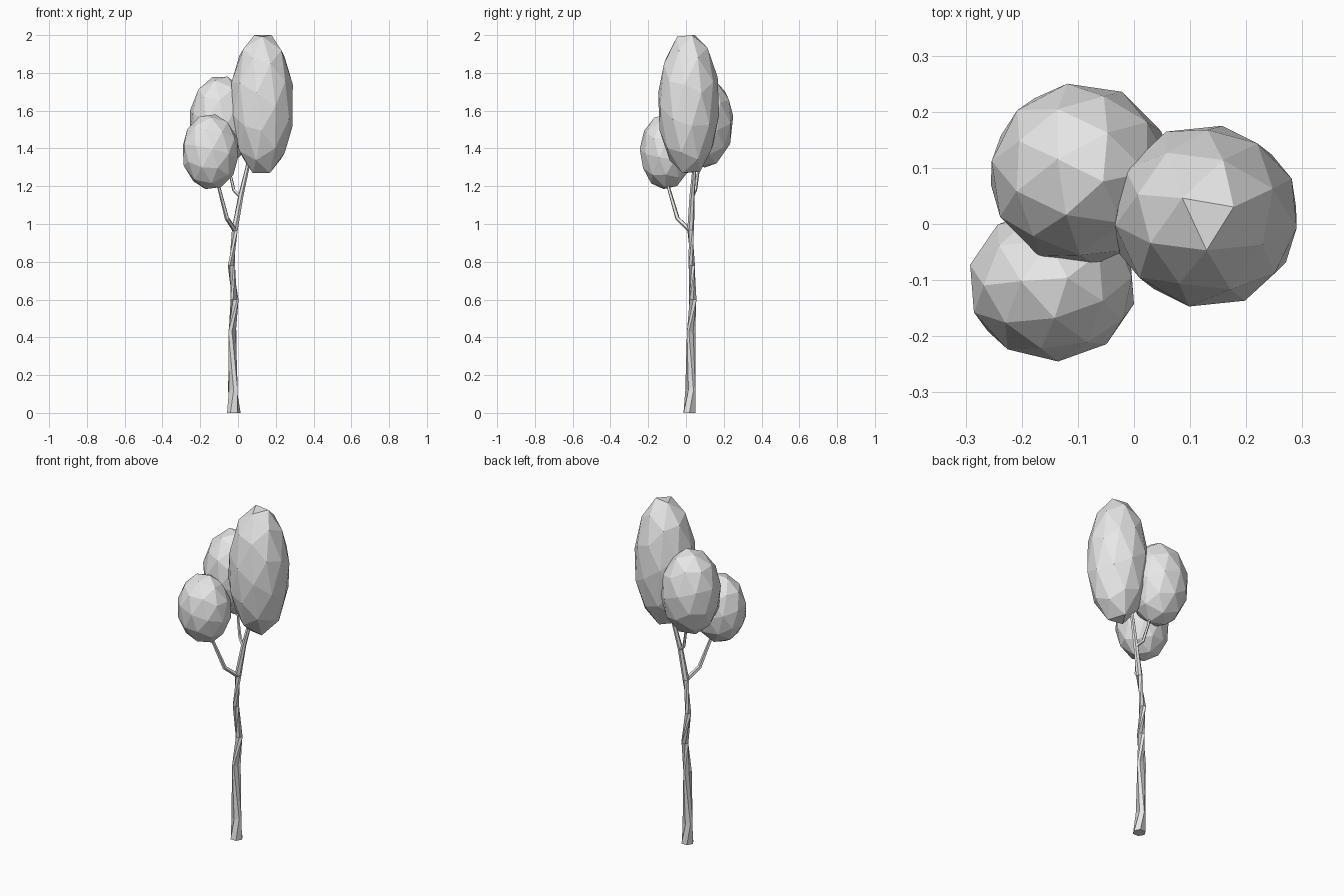
import bpy, bmesh, math
from mathutils import Vector, Euler

old = bpy.data.objects.get("Cube")
if old:
    bpy.data.objects.remove(old, do_unlink=True)

grey = bpy.data.materials.new("plain grey")
grey.use_nodes = True
colour = (0.8, 0.8, 0.8, 1)
grey.diffuse_color = colour
grey.node_tree.nodes["Principled BSDF"].inputs["Base Color"].default_value = colour


def finish(name, bm):
    bmesh.ops.recalc_face_normals(bm, faces=bm.faces[:])
    mesh = bpy.data.meshes.new(name)
    bm.to_mesh(mesh)
    bm.free()
    mesh.materials.append(grey)
    obj = bpy.data.objects.new(name, mesh)
    bpy.context.collection.objects.link(obj)
    return obj


def limb(name, path, sides):
    """Tapered faceted tube; each path point is x, y, z, radius."""
    bm = bmesh.new()
    points = [Vector(p[:3]) for p in path]
    rings = []
    for i, p in enumerate(points):
        along = points[min(i + 1, len(points) - 1)] - points[max(i - 1, 0)]
        if i == 0 and p.z == 0:
            along = Vector((0, 0, 1))
        turn = along.to_track_quat('Z', 'Y')
        ring = []
        for k in range(sides):
            a = math.tau * k / sides
            offset = Vector((math.cos(a), math.sin(a), 0)) * path[i][3]
            ring.append(bm.verts.new(p + turn @ offset))
        rings.append(ring)
    for low, high in zip(rings, rings[1:]):
        for k in range(sides):
            n = (k + 1) % sides
            bm.faces.new((low[k], low[n], high[n], high[k]))
    bm.faces.new(rings[0][::-1])
    bm.faces.new(rings[-1])
    return finish(name, bm)


def crown(name, low, high, tilt):
    """Faceted leaf ball, tilted and then fitted between two corners."""
    bm = bmesh.new()
    bmesh.ops.create_icosphere(bm, subdivisions=2, radius=1)
    bmesh.ops.rotate(bm, verts=bm.verts[:],
                     matrix=Euler([math.radians(t) for t in tilt]).to_matrix())
    for axis in range(3):
        values = [v.co[axis] for v in bm.verts]
        least, span = min(values), max(values) - min(values)
        for v in bm.verts:
            share = (v.co[axis] - least) / span
            v.co[axis] = low[axis] + share * (high[axis] - low[axis])
    return finish(name, bm)


# Trunk and its two branches
limb("trunk", [(-0.022, 0.018, 0, 0.036), (-0.027, 0.023, 0.12, 0.027),
               (-0.03, 0.028, 0.43, 0.023), (-0.018, 0.036, 0.6, 0.021),
               (-0.035, 0.03, 0.78, 0.019), (-0.017, 0.025, 0.97, 0.018),
               (0.015, 0.032, 1.15, 0.014), (0.05, 0.045, 1.3, 0.011),
               (0.07, 0.045, 1.42, 0.008)], 6)
limb("front_branch", [(-0.015, 0.022, 0.965, 0.013), (-0.058, -0.045, 1.03, 0.012),
                      (-0.1, -0.092, 1.19, 0.009), (-0.12, -0.1, 1.3, 0.007)], 5)
limb("back_branch", [(0.012, 0.032, 1.145, 0.01), (-0.022, 0.05, 1.18, 0.009),
                     (-0.045, 0.065, 1.28, 0.007), (-0.06, 0.08, 1.38, 0.006)], 5)

# Three leaf crowns
crown("tall_crown", (-0.035, -0.147, 1.27), (0.29, 0.175, 2.0), (2, 18, 25))
crown("back_crown", (-0.255, -0.072, 1.3), (0.065, 0.25, 1.78), (7, 13, 10))
crown("front_crown", (-0.292, -0.245, 1.185), (0.0, 0.03, 1.58), (3, 11, 40))
